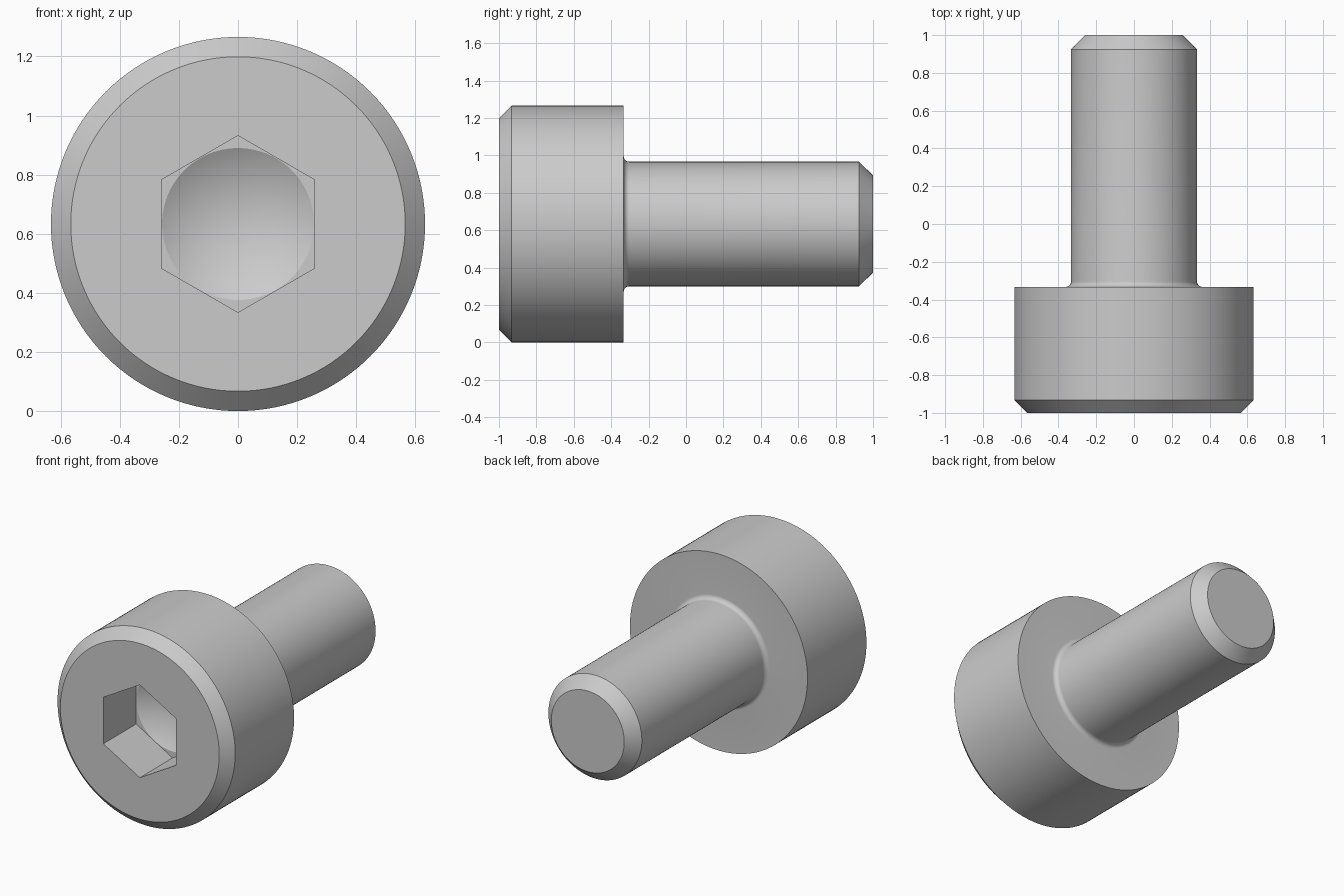
import bpy, bmesh
from math import pi, sin, cos, radians
from mathutils import Matrix, Vector

cube = bpy.data.objects.get("Cube")
if cube:
    bpy.data.objects.remove(cube, do_unlink=True)

HEAD_R, SHAFT_R, CHAMFER, FILLET = 0.633, 0.333, 0.067, 0.03
HEAD_BACK, SOCKET_FLOOR = -0.333, -0.667
HEX_APOTHEM = 0.259
AXIS_Z = HEAD_R

steel = bpy.data.materials.new("steel_grey")
steel.use_nodes = True
grey = (0.6, 0.6, 0.6, 1)
steel.diffuse_color = grey
steel.node_tree.nodes["Principled BSDF"].inputs["Base Color"].default_value = grey


def add_object(name, bm):
    """Turn a bmesh into a linked object lying along the screw axis."""
    bmesh.ops.recalc_face_normals(bm, faces=bm.faces)
    mesh = bpy.data.meshes.new(name)
    bm.to_mesh(mesh)
    bm.free()
    mesh.materials.append(steel)
    obj = bpy.data.objects.new(name, mesh)
    bpy.context.collection.objects.link(obj)
    return obj


def lathe(name, profile, steps=128):
    """Revolve (radius, y) points about the screw axis."""
    bm = bmesh.new()
    verts = [bm.verts.new((r, y, AXIS_Z)) for r, y in profile]
    edges = [bm.edges.new(pair) for pair in zip(verts, verts[1:])]
    bmesh.ops.spin(bm, geom=verts + edges, cent=(0, 0, AXIS_Z), axis=(0, 1, 0),
                   angle=2 * pi, steps=steps, use_duplicate=False)
    bmesh.ops.remove_doubles(bm, verts=bm.verts, dist=1e-4)
    return add_object(name, bm)


def cut(target, cutter):
    """Subtract the cutter and discard it."""
    cutter.hide_render = True
    mod = target.modifiers.new("cut", "BOOLEAN")
    mod.operation, mod.solver, mod.object = "DIFFERENCE", "EXACT", cutter
    bpy.context.view_layer.objects.active = target
    bpy.ops.object.modifier_apply(modifier=mod.name)
    bpy.data.objects.remove(cutter, do_unlink=True)


# Head, under-head fillet and shaft in one turned profile
fillet = [(SHAFT_R + FILLET * (1 - cos(a)), HEAD_BACK + FILLET * (1 - sin(a)))
          for a in (pi / 2 * (1 - i / 8) for i in range(9))]
screw = lathe("cap_screw", [
    (0, -1), (HEAD_R - CHAMFER, -1), (HEAD_R, -1 + CHAMFER), (HEAD_R, HEAD_BACK),
    *fillet,
    (SHAFT_R, 0.925), (0.26, 1), (0, 1)])

# Hexagonal socket with corners at top and bottom
bm = bmesh.new()
radius, start = HEX_APOTHEM / cos(pi / 6), -1.1
bmesh.ops.create_cone(bm, cap_ends=True, segments=6, radius1=radius, radius2=radius,
                      depth=SOCKET_FLOOR - start)
bmesh.ops.transform(bm, verts=bm.verts, matrix=Matrix.Translation(
    (0, (SOCKET_FLOOR + start) / 2, AXIS_Z)) @ Matrix.Rotation(pi / 2, 4, "X"))
if max(v.co.z for v in bm.verts) < AXIS_Z + radius - 0.01:
    bmesh.ops.rotate(bm, verts=bm.verts, cent=Vector((0, 0, AXIS_Z)),
                     matrix=Matrix.Rotation(pi / 6, 3, "Y"))
cut(screw, add_object("hex_cutter", bm))

# Conical drill point at the bottom of the socket
cone_r = HEX_APOTHEM - 0.002
cut(screw, lathe("cone_cutter", [
    (0, SOCKET_FLOOR - 0.1), (cone_r, SOCKET_FLOOR), (0, SOCKET_FLOOR + 0.149)], 96))

# Smooth round walls, crisp machined edges
bpy.ops.object.select_all(action="DESELECT")
screw.select_set(True)
bpy.context.view_layer.objects.active = screw
bpy.ops.object.shade_smooth_by_angle(angle=radians(25))
